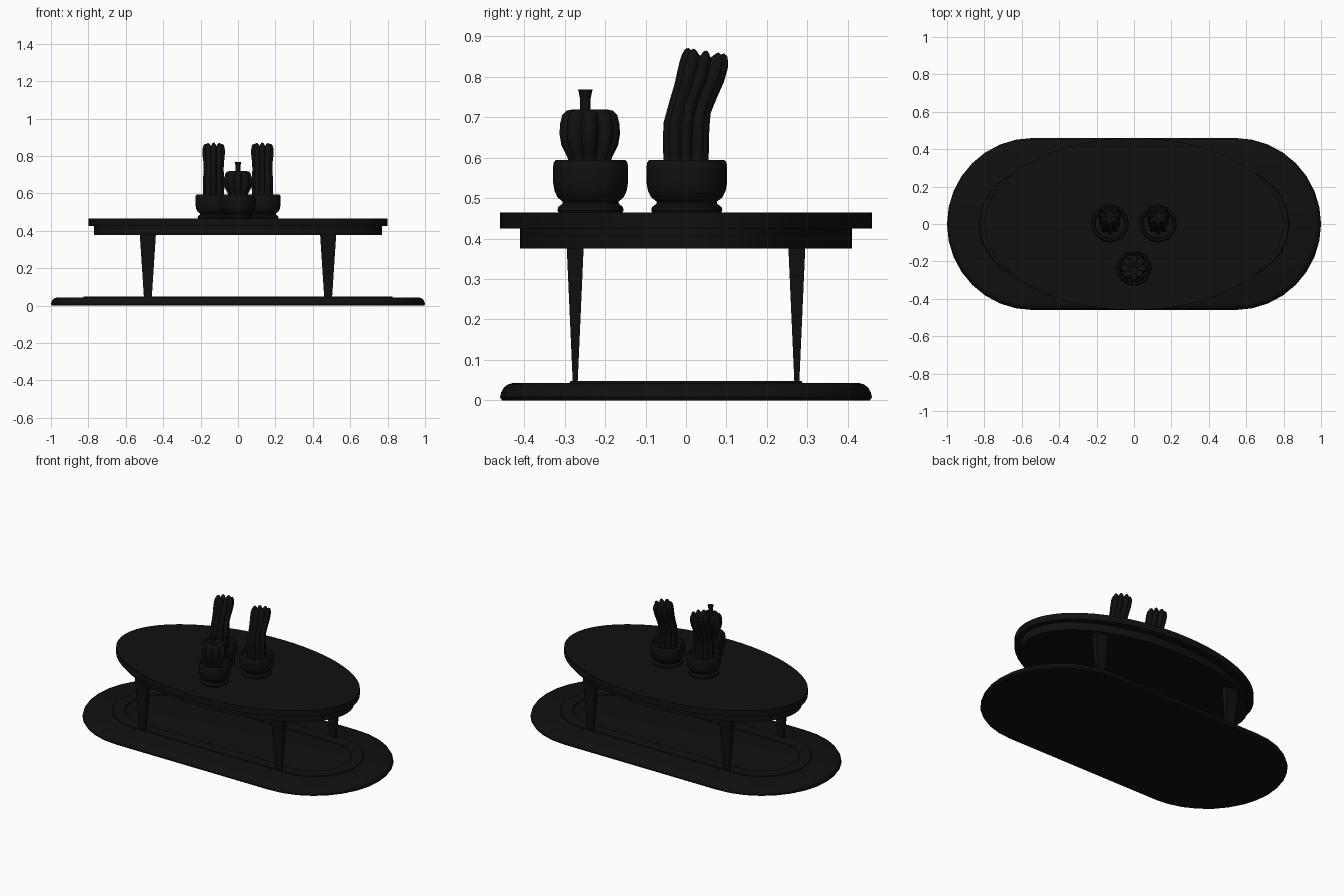
import bpy, bmesh, math
from mathutils import Vector, Matrix

if "Cube" in bpy.data.objects:
    bpy.data.objects.remove(bpy.data.objects["Cube"])

dark = bpy.data.materials.new("near_black")
dark.diffuse_color = (0.005, 0.005, 0.005, 1)
dark.use_nodes = True
dark.node_tree.nodes["Principled BSDF"].inputs["Base Color"].default_value = dark.diffuse_color


def loft(name, rings, smooth=35, closed=False):
    """Skin a list of equal-length point rings; cap the ends or join them."""
    bm = bmesh.new()
    rows = [[bm.verts.new(p) for p in ring] for ring in rings]
    pairs = list(zip(rows, rows[1:]))
    if closed:
        pairs.append((rows[-1], rows[0]))
    n = len(rows[0])
    for a, b in pairs:
        for i in range(n):
            j = (i + 1) % n
            bm.faces.new((a[i], a[j], b[j], b[i]))
    if not closed:
        bm.faces.new(rows[0][::-1])
        bm.faces.new(rows[-1])
    bmesh.ops.recalc_face_normals(bm, faces=bm.faces)
    me = bpy.data.meshes.new(name)
    bm.to_mesh(me)
    bm.free()
    ob = bpy.data.objects.new(name, me)
    bpy.context.collection.objects.link(ob)
    me.materials.append(dark)
    bpy.ops.object.select_all(action='DESELECT')
    ob.select_set(True)
    bpy.context.view_layer.objects.active = ob
    if smooth:
        bpy.ops.object.shade_smooth_by_angle(angle=math.radians(smooth))
    return ob


def stadium(r, z, half=0.54, seg=16):
    pts = []
    for side in (1, -1):
        for i in range(seg + 1):
            a = -math.pi / 2 + math.pi * i / seg
            pts.append((side * (half + r * math.cos(a)), side * r * math.sin(a), z))
    return pts


def ellipse(rx, ry, z, x=0, y=0, seg=64):
    return [(x + rx * math.cos(2 * math.pi * i / seg),
             y + ry * math.sin(2 * math.pi * i / seg), z) for i in range(seg)]


def ribbed(r, ribs, depth, crown=0.0, per=8):
    """Lobed cross-section: round ribs with sharp valleys."""
    pts = []
    for i in range(ribs * per):
        a = 2 * math.pi * i / (ribs * per)
        lobe = abs(math.cos(a * ribs / 2))
        k = r * (1 - depth + depth * lobe)
        pts.append(Vector((k * math.cos(a), k * math.sin(a), crown * lobe)))
    return pts


# Rug with rounded edge and a slightly raised border band
edge = [(0.455, 0), (0.46, 0.008), (0.457, 0.02), (0.45, 0.032), (0.441, 0.039), (0.428, 0.043)]
loft("rug", [stadium(r, z) for r, z in edge])
loft("rug_border", [stadium(r, z) for r, z in
                    ((0.29, 0.04), (0.285, 0.048), (0.215, 0.048), (0.21, 0.04))], closed=True)

# Oval table top and apron
loft("table_top", [ellipse(0.8, 0.46, z) for z in (0.425, 0.465)])
loft("table_apron", [ellipse(0.77, 0.41, z) for z in (0.376, 0.426)])

# Tapered flat legs
for sx, fx in ((-1, "left"), (1, "right")):
    for sy, fy in ((-1, "front"), (1, "back")):
        rings = []
        for hx, hy, z in ((0.021, 0.006, 0.042), (0.043, 0.021, 0.38)):
            rings.append([(sx * 0.482 + a * hx, sy * 0.274 + b * hy, z)
                          for a, b in ((-1, -1), (1, -1), (1, 1), (-1, 1))])
        loft(f"{fy}_{fx}_leg", rings, smooth=0)

# Pots: foot, neck, rounded bowl, rim and soil
pot = [(0.085, 0.464), (0.088, 0.47), (0.086, 0.478), (0.075, 0.486), (0.074, 0.491),
       (0.088, 0.502), (0.096, 0.518), (0.1, 0.54), (0.1, 0.575), (0.098, 0.588),
       (0.093, 0.594), (0.084, 0.592), (0.08, 0.585), (0.078, 0.57)]
spots = (("left", -0.128, 0.002, 1.0), ("right", 0.128, 0.002, 1.0), ("front", 0, -0.236, 0.93))
for label, x, y, s in spots:
    loft(f"{label}_pot", [ellipse(r * s, r * s, z, x, y, 40) for r, z in pot])

# Tall bent cacti with a jagged crown sunk in the middle
path = [(0, 0.56, 0.055, 0), (0, 0.64, 0.057, 0), (0.001, 0.68, 0.057, 6),
        (0.01, 0.725, 0.053, 16), (0.024, 0.765, 0.055, 18), (0.036, 0.80, 0.059, 13),
        (0.044, 0.83, 0.06, 10), (0.047, 0.845, 0.058, 9)]
for label, x in (("left", -0.13), ("right", 0.13)):
    rings = []
    for y, z, r, tilt in path:
        m = Matrix.Translation((x, y, z)) @ Matrix.Rotation(-math.radians(tilt), 4, 'X')
        rings.append([m @ p for p in ribbed(r, 8, 0.3)])
    for r, dz, crown in ((0.053, 0.0, 0.015), (0.044, 0.0, 0.02), (0.03, -0.002, 0.012), (0.012, -0.006, 0)):
        mm = m @ Matrix.Translation((0, 0, dz))
        rings.append([mm @ p for p in ribbed(r, 8, 0.3, crown)])
    loft(f"{label}_tall_cactus", rings, smooth=45)

# Round lobed cactus with a stem
ball = [(0.045, 0.565), (0.055, 0.6), (0.07, 0.63), (0.075, 0.66), (0.073, 0.685),
        (0.068, 0.705), (0.058, 0.716), (0.044, 0.719), (0.028, 0.713), (0.012, 0.704)]
at = Vector((0, -0.238, 0))
loft("round_cactus", [[p + at + Vector((0, 0, z)) for p in ribbed(r, 8, 0.25)]
                      for r, z in ball], smooth=45)
stem = [(0.016, 0.7), (0.013, 0.72), (0.013, 0.745), (0.016, 0.76), (0.018, 0.768)]
loft("round_cactus_stem", [ellipse(r, r, z, 0, -0.249, 16) for r, z in stem])
